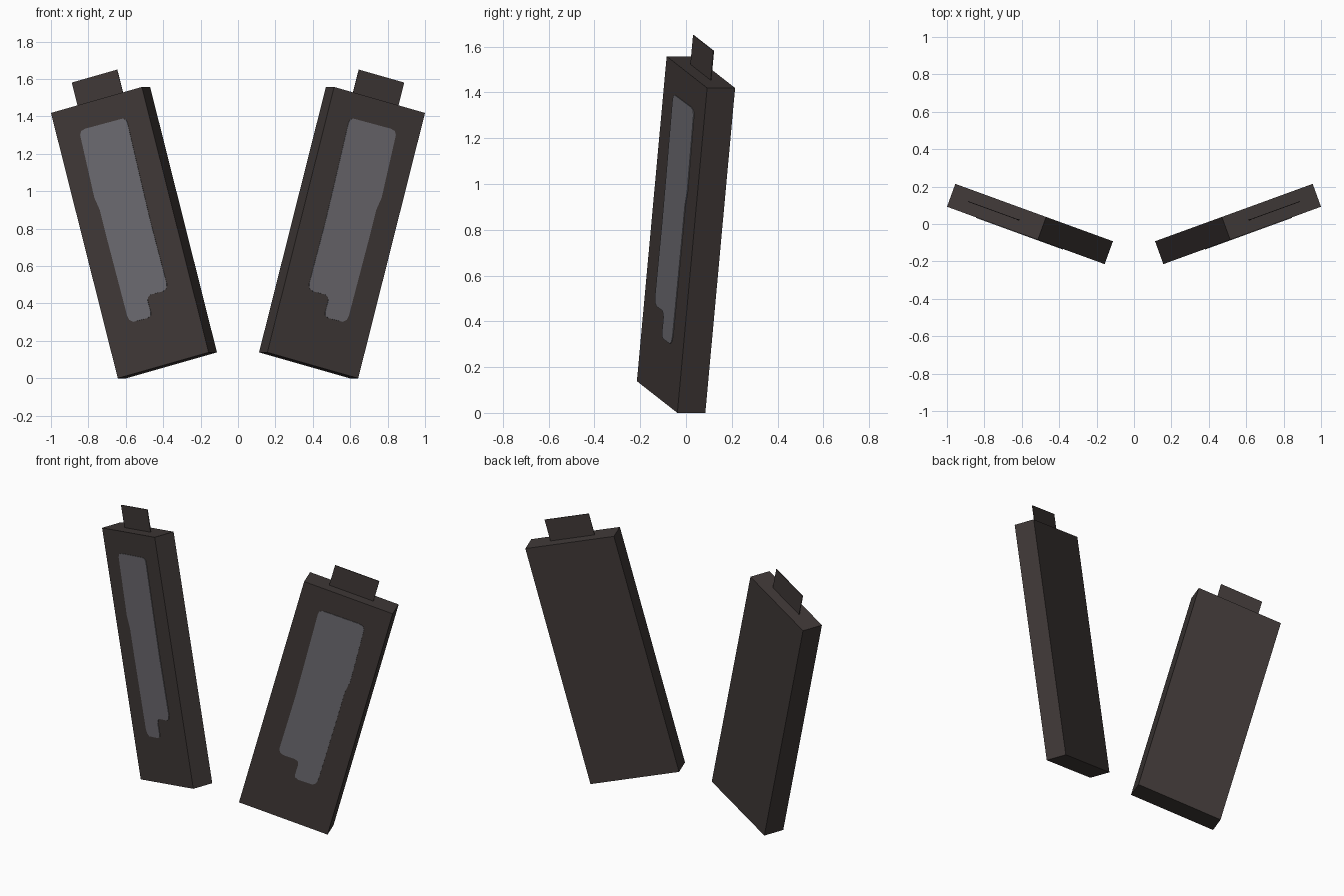
import bpy, bmesh, math
from mathutils import Vector

if "Cube" in bpy.data.objects:
    bpy.data.objects.remove(bpy.data.objects["Cube"])

YAW, ROLL = math.radians(20), math.radians(15)
W, H, T = 0.535, 1.469, 0.13          # panel width, height, thickness
CORNER = Vector((0.157, -0.2145, 0.1385))  # inner bottom corner of the front face

U = Vector((math.cos(YAW), math.sin(YAW), 0))
N = Vector((-math.sin(YAW), math.cos(YAW), 0))   # towards the back
Z = Vector((0, 0, 1))
A = U * math.cos(ROLL) - Z * math.sin(ROLL)      # across the panel
B = U * math.sin(ROLL) + Z * math.cos(ROLL)      # up the panel


def material(name, rgb):
    m = bpy.data.materials.new(name)
    m.diffuse_color = (*rgb, 1)
    m.use_nodes = True
    m.node_tree.nodes["Principled BSDF"].inputs["Base Color"].default_value = m.diffuse_color
    return m


dark = material("dark_brown_grey", (0.050, 0.040, 0.038))
grey = material("screen_grey", (0.150, 0.145, 0.162))


def slab(name, outline, d0, d1, mat, side):
    """Prism over a panel-plane outline, from depth d0 to d1; side -1 mirrors it."""
    bm = bmesh.new()
    rings = []
    for d in (d0, d1):
        ring = []
        for a, b in outline:
            p = CORNER + A * a + B * b + N * d
            ring.append(bm.verts.new((p.x * side, p.y, p.z)))
        rings.append(ring)
        bm.faces.new(ring)
    n = len(outline)
    for i in range(n):
        j = (i + 1) % n
        bm.faces.new((rings[0][i], rings[0][j], rings[1][j], rings[1][i]))
    bmesh.ops.recalc_face_normals(bm, faces=bm.faces)
    me = bpy.data.meshes.new(name)
    bm.to_mesh(me)
    bm.free()
    me.materials.append(mat)
    bpy.context.collection.objects.link(bpy.data.objects.new(name, me))


def rect(a0, b0, a1, b1):
    return [(a0, b0), (a1, b0), (a1, b1), (a0, b1)]


def from_front(x, z):
    """Front-view position on the front face to panel coordinates."""
    u, h = (x - CORNER.x) / math.cos(YAW), z - CORNER.z
    c, s = math.cos(ROLL), math.sin(ROLL)
    return (u * c - h * s, u * s + h * c)


# Screen outline with a notch at its inner bottom corner
screen = [from_front(x, z) for x, z in [
    (0.590, 1.365), (0.598, 1.382), (0.615, 1.389), (0.815, 1.335),
    (0.838, 1.322), (0.843, 1.300), (0.767, 0.965), (0.738, 0.900),
    (0.698, 0.740), (0.592, 0.335), (0.580, 0.312), (0.560, 0.302),
    (0.482, 0.322), (0.466, 0.335), (0.466, 0.355), (0.482, 0.415),
    (0.480, 0.435), (0.465, 0.448), (0.400, 0.465), (0.382, 0.480),
    (0.380, 0.505), (0.465, 0.830), (0.510, 1.020)]]

for side, tag in ((1, "right"), (-1, "left")):
    slab("panel_" + tag, rect(0, 0, W, H), 0, T, dark, side)
    # Thin tab on top, centred in width and depth
    slab("top_tab_" + tag, rect(0.134, H - 0.01, W - 0.134, 1.601),
         T / 2 - 0.002, T / 2 + 0.002, dark, side)
    slab("screen_" + tag, screen, -0.003, 0.001, grey, side)
